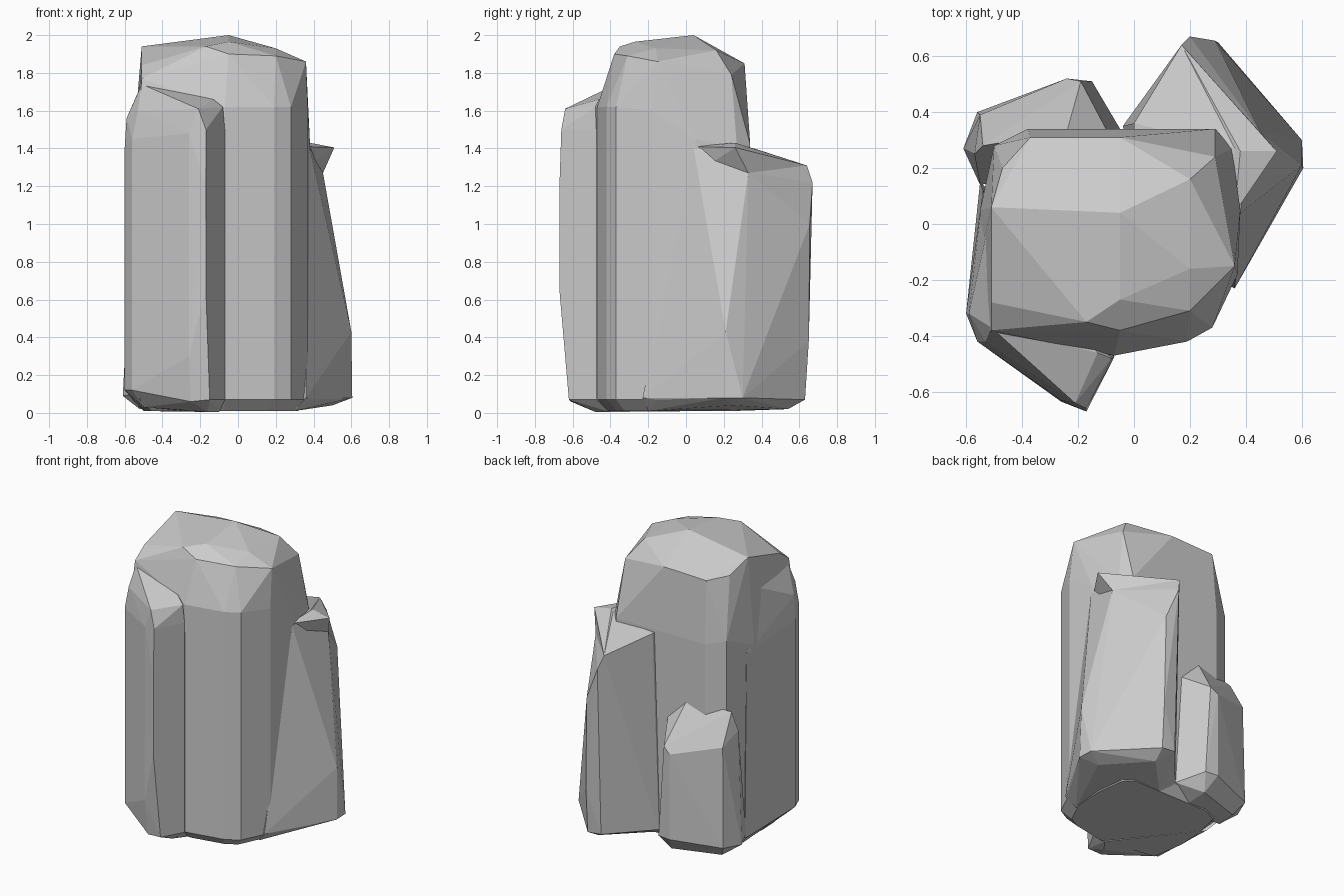
import bpy, bmesh, math


def rock(name, points):
    """Faceted stone: convex hull of its corner points."""
    bm = bmesh.new()
    for p in points:
        bm.verts.new(p)
    res = bmesh.ops.convex_hull(bm, input=bm.verts[:])
    junk = {g for g in res["geom_interior"] + res["geom_unused"]
            if isinstance(g, bmesh.types.BMVert)}
    bmesh.ops.delete(bm, geom=list(junk), context='VERTS')
    bmesh.ops.dissolve_limit(bm, angle_limit=math.radians(2),
                             verts=bm.verts[:], edges=bm.edges[:])
    bmesh.ops.recalc_face_normals(bm, faces=bm.faces[:])
    me = bpy.data.meshes.new(name)
    bm.to_mesh(me)
    bm.free()
    ob = bpy.data.objects.new(name, me)
    bpy.context.collection.objects.link(ob)
    return ob


def column(outline, centre, foot=0.07, shrink=0.86, base=0.01):
    """Wall corners (x, y, top z) plus a chamfered foot."""
    cx, cy = centre
    pts = list(outline)
    for x, y, _ in outline:
        pts.append((x, y, foot))
        pts.append((cx + (x - cx) * shrink, cy + (y - cy) * shrink, base))
    return pts


# central pillar with sloping crown
walls = [(-0.07, -0.47, 1.62), (0.19, -0.42, 1.62), (0.28, -0.37, 1.62),
         (0.37, -0.18, 1.60), (0.38, 0.05, 1.45), (0.35, 0.27, 1.40),
         (0.29, 0.34, 1.42), (-0.38, 0.34, 1.42), (-0.50, 0.28, 1.45),
         (-0.55, 0.05, 1.35), (-0.56, -0.15, 1.35), (-0.52, -0.40, 1.60)]
crown = [(-0.05, 0.04, 2.0), (-0.51, 0.06, 1.94), (-0.51, -0.28, 1.84),
         (-0.51, -0.38, 1.77), (-0.17, -0.35, 1.94), (-0.05, -0.38, 1.90),
         (-0.05, -0.27, 1.965), (0.20, -0.31, 1.89), (0.36, -0.15, 1.86),
         (0.20, -0.16, 1.93), (0.20, 0.16, 1.92), (0.29, 0.24, 1.79),
         (-0.05, 0.31, 1.85), (-0.37, 0.31, 1.84), (-0.47, 0.20, 1.86)]
rock("central_pillar", column(walls, (-0.08, -0.05)) + crown)

# wedge shaped pillar on the front left
rock("front_left_pillar", [
    (-0.17, -0.66, 1.50), (-0.21, -0.64, 1.61), (-0.08, -0.48, 1.62),
    (-0.13, -0.46, 1.66), (-0.53, -0.42, 1.60), (-0.51, -0.37, 1.74),
    (-0.59, -0.32, 1.56), (-0.52, 0.00, 1.72), (-0.54, 0.12, 1.30),
    (-0.17, -0.67, 1.20), (-0.17, -0.67, 0.65), (-0.26, -0.63, 1.48),
    (-0.26, -0.635, 0.30), (-0.15, -0.62, 0.07), (-0.25, -0.61, 0.06),
    (-0.56, -0.42, 1.45), (-0.56, -0.42, 0.12), (-0.60, -0.32, 1.40),
    (-0.60, -0.32, 0.12), (-0.07, -0.475, 1.50), (-0.07, -0.475, 0.07),
    (-0.55, 0.15, 0.07), (-0.16, -0.48, 0.005), (-0.50, -0.36, 0.03),
    (-0.50, 0.10, 0.01), (-0.10, -0.40, 0.005)])

# leaning slab on the back right
rock("back_right_slab", [
    (0.17, 0.64, 1.31), (0.20, 0.67, 1.22), (0.29, 0.655, 1.0),
    (0.45, 0.33, 1.27), (0.38, 0.04, 1.40), (0.40, 0.26, 1.42),
    (0.00, 0.36, 1.40), (0.00, 0.20, 1.40), (0.60, 0.21, 0.43),
    (0.30, 0.65, 0.38), (0.20, 0.63, 0.08), (0.30, 0.63, 0.07),
    (0.60, 0.30, 0.08), (0.605, 0.20, 0.08), (0.40, -0.15, 0.07),
    (0.36, -0.23, 0.08), (-0.04, 0.35, 0.07), (0.28, 0.54, 0.02),
    (0.50, 0.25, 0.04), (0.30, -0.20, 0.01), (0.00, 0.25, 0.01)])

# overhanging lip of that slab
rock("slab_lip", [
    (0.36, 0.04, 1.41), (0.51, 0.26, 1.405), (0.45, 0.33, 1.27),
    (0.38, 0.26, 1.43), (0.17, 0.64, 1.31), (0.36, 0.10, 1.30)])

# low stone on the back left
rock("back_left_stone", [
    (-0.24, 0.33, 1.00), (-0.54, 0.28, 0.98), (-0.19, 0.51, 0.74),
    (-0.24, 0.52, 0.70), (-0.55, 0.39, 0.78), (-0.57, 0.25, 0.85),
    (-0.10, 0.34, 0.85), (-0.15, 0.51, 0.12), (-0.24, 0.52, 0.12),
    (-0.56, 0.40, 0.10), (-0.61, 0.27, 0.09), (-0.55, 0.14, 0.10),
    (-0.05, 0.34, 0.08), (-0.20, 0.44, 0.02), (-0.51, 0.34, 0.02),
    (-0.52, 0.20, 0.02), (-0.20, 0.20, 0.01)])
